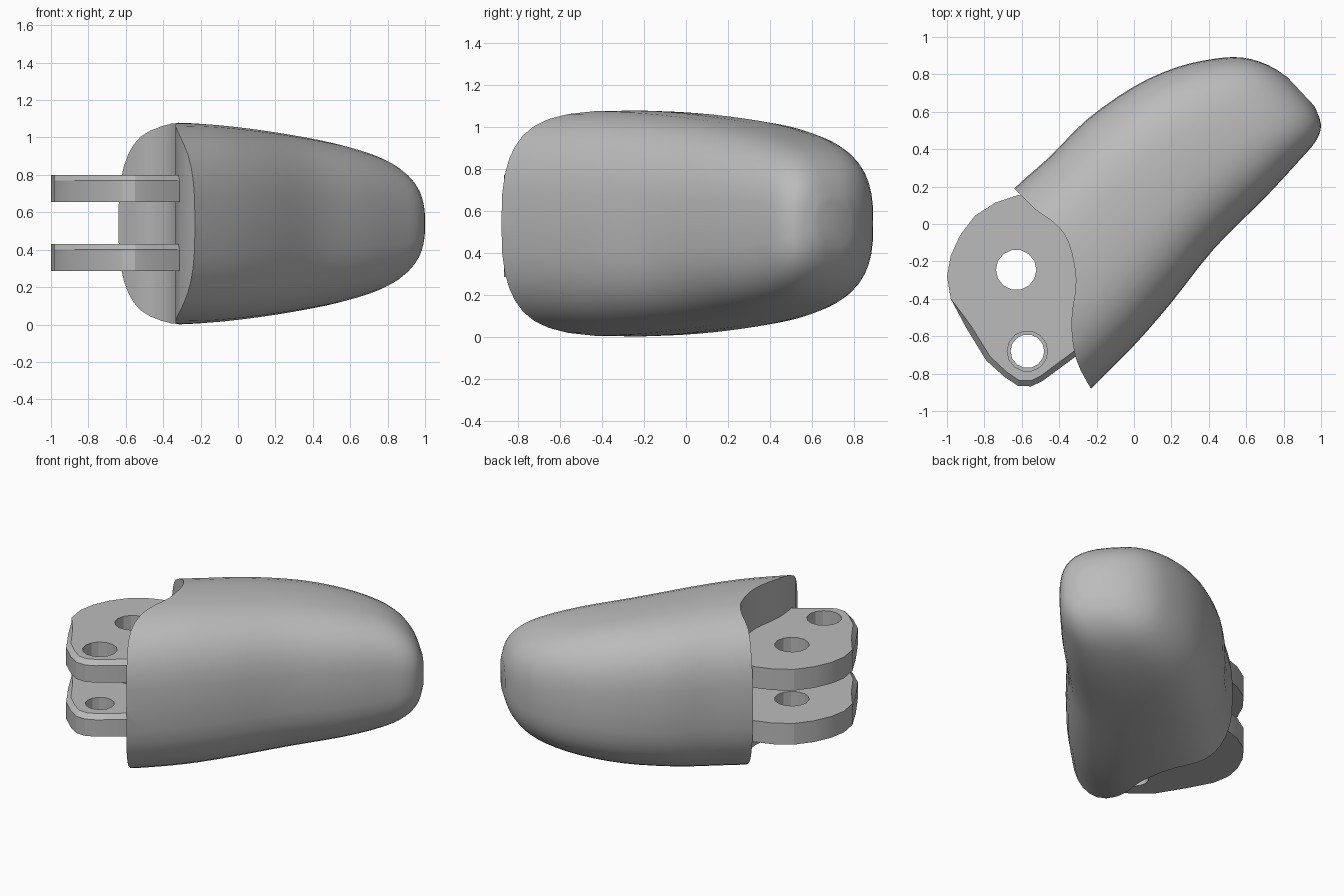
import bpy, bmesh, math
from mathutils import Vector

if "Cube" in bpy.data.objects:
    bpy.data.objects.remove(bpy.data.objects["Cube"], do_unlink=True)

grey = bpy.data.materials.new("plain grey")
grey.use_nodes = True
grey.diffuse_color = (0.5, 0.5, 0.5, 1)
grey.node_tree.nodes["Principled BSDF"].inputs["Base Color"].default_value = (0.5, 0.5, 0.5, 1)

MID_Z = 0.54


def loft(name, rings):
    """Closed solid through a list of rings with equal point counts."""
    bm = bmesh.new()
    loops = [[bm.verts.new(p) for p in ring] for ring in rings]
    n = len(loops[0])
    for a, b in zip(loops, loops[1:]):
        for i in range(n):
            j = (i + 1) % n
            bm.faces.new((a[i], a[j], b[j], b[i]))
    bm.faces.new(loops[0])
    bm.faces.new(loops[-1])
    bmesh.ops.recalc_face_normals(bm, faces=bm.faces)
    mesh = bpy.data.meshes.new(name)
    bm.to_mesh(mesh)
    bm.free()
    mesh.materials.append(grey)
    ob = bpy.data.objects.new(name, mesh)
    bpy.context.collection.objects.link(ob)
    return ob


def activate(ob):
    bpy.ops.object.select_all(action='DESELECT')
    ob.select_set(True)
    bpy.context.view_layer.objects.active = ob


def cut(ob, cutter):
    """Subtract the cutter from the part and delete the cutter."""
    cutter.hide_render = True
    mod = ob.modifiers.new("cut", 'BOOLEAN')
    mod.operation = 'DIFFERENCE'
    mod.solver = 'EXACT'
    mod.object = cutter
    activate(ob)
    bpy.ops.object.modifier_apply(modifier=mod.name)
    bpy.data.objects.remove(cutter, do_unlink=True)


def smooth_path(points, steps):
    """Catmull-Rom samples through points of any dimension."""
    pts = [Vector(p) for p in points]
    out = []
    for i in range(len(pts) - 1):
        a, b = pts[max(i - 1, 0)], pts[i]
        c, d = pts[i + 1], pts[min(i + 2, len(pts) - 1)]
        for k in range(steps):
            t = k / steps
            out.append(0.5 * (2 * b + (c - a) * t + (2 * a - 5 * b + 4 * c - d) * t * t
                              + (3 * b - a - 3 * c + d) * t ** 3))
    return out + [pts[-1]]


def prism(name, outline, z0, z1):
    return loft(name, [[(p[0], p[1], z) for p in outline] for z in (z0, z1)])


# Shell: back edge point, front edge point and half height of each section
back_edge = [(-0.85, -0.03), (-0.64, 0.19), (-0.45, 0.36), (-0.25, 0.56), (0, 0.735),
             (0.22, 0.835), (0.42, 0.882), (0.58, 0.89), (0.72, 0.848), (0.82, 0.785)]
front_edge = [(-0.45, -1.1), (-0.23, -0.88), (0, -0.65), (0.2, -0.42), (0.43, -0.13),
              (0.7, 0.14), (0.88, 0.335), (0.97, 0.44), (1.0, 0.53), (0.965, 0.63)]
half_height = [0.53, 0.54, 0.535, 0.515, 0.48, 0.43, 0.37, 0.3, 0.21, 0.11]

backs, fronts = smooth_path(back_edge, 3), smooth_path(front_edge, 3)
heights = smooth_path([(h, 0) for h in half_height], 3)


def section(a, b, h, sides=40, power=2 / 2.8):
    ring = []
    for i in range(sides):
        ang = math.tau * i / sides
        c, s = math.cos(ang), math.sin(ang)
        u = math.copysign(abs(c) ** power, c)
        w = math.copysign(abs(s) ** power, s)
        p = (a + b) / 2 + (b - a) / 2 * u
        ring.append((p.x, p.y, MID_Z + h * w))
    return ring


shell = loft("fingertip_shell", [section(a, b, h.x) for a, b, h in zip(backs, fronts, heights)])

# Concave knuckle end
knuckle = smooth_path([(-0.72, 0.25), (-0.64, 0.19), (-0.53, 0.08), (-0.42, 0.0), (-0.35, -0.1),
                       (-0.31, -0.3), (-0.335, -0.52), (-0.31, -0.72), (-0.23, -0.88),
                       (-0.16, -0.98)], 3)
knuckle += [Vector((-0.16, -1.6)), Vector((-1.5, -1.6)), Vector((-1.5, 0.25))]
cut(shell, prism("knuckle_cutter", knuckle, -0.3, 1.4))

# Hinge lugs: rounded plates with a chamfer along the front of the upper edge
lug_outline = [(-0.2, 0.0), (-0.5, 0.13), (-0.62, 0.155), (-0.74, 0.115), (-0.85, 0.045),
               (-0.93, -0.06), (-0.98, -0.17), (-1.0, -0.28), (-0.98, -0.4), (-0.9, -0.55),
               (-0.79, -0.73), (-0.69, -0.82), (-0.62, -0.865), (-0.55, -0.868),
               (-0.49, -0.84), (-0.3, -0.7), (-0.2, -0.6)]


def chamfered(p):
    if p[1] > -0.45 or p[0] > -0.25:
        return p
    v = Vector(p)
    return v + (Vector((-0.57, -0.5)) - v).normalized() * 0.03


def circle(x, y, r, sides=14):
    return [(x + r * math.cos(math.tau * i / sides), y + r * math.sin(math.tau * i / sides))
            for i in range(sides)]


parts = [shell]
for name, z0, z1, pin_radius in (("lower_lug", 0.285, 0.43, 0.09), ("upper_lug", 0.655, 0.8, 0.108)):
    inner = [chamfered(p) for p in lug_outline]
    lug = loft(name, [[(p[0], p[1], z) for p in ring] for ring, z in
                      ((lug_outline, z0), (lug_outline, z1 - 0.03), (inner, z1))])
    # Pivot hole and pin hole
    cut(lug, prism("pivot_cutter", circle(-0.63, -0.245, 0.108), z0 - 0.1, z1 + 0.1))
    cut(lug, prism("pin_cutter", circle(-0.57, -0.68, pin_radius), z0 - 0.1, z1 + 0.1))
    parts.append(lug)

for ob in parts:
    activate(ob)
    bpy.ops.object.shade_smooth_by_angle(angle=math.radians(35 if ob is shell else 20))
